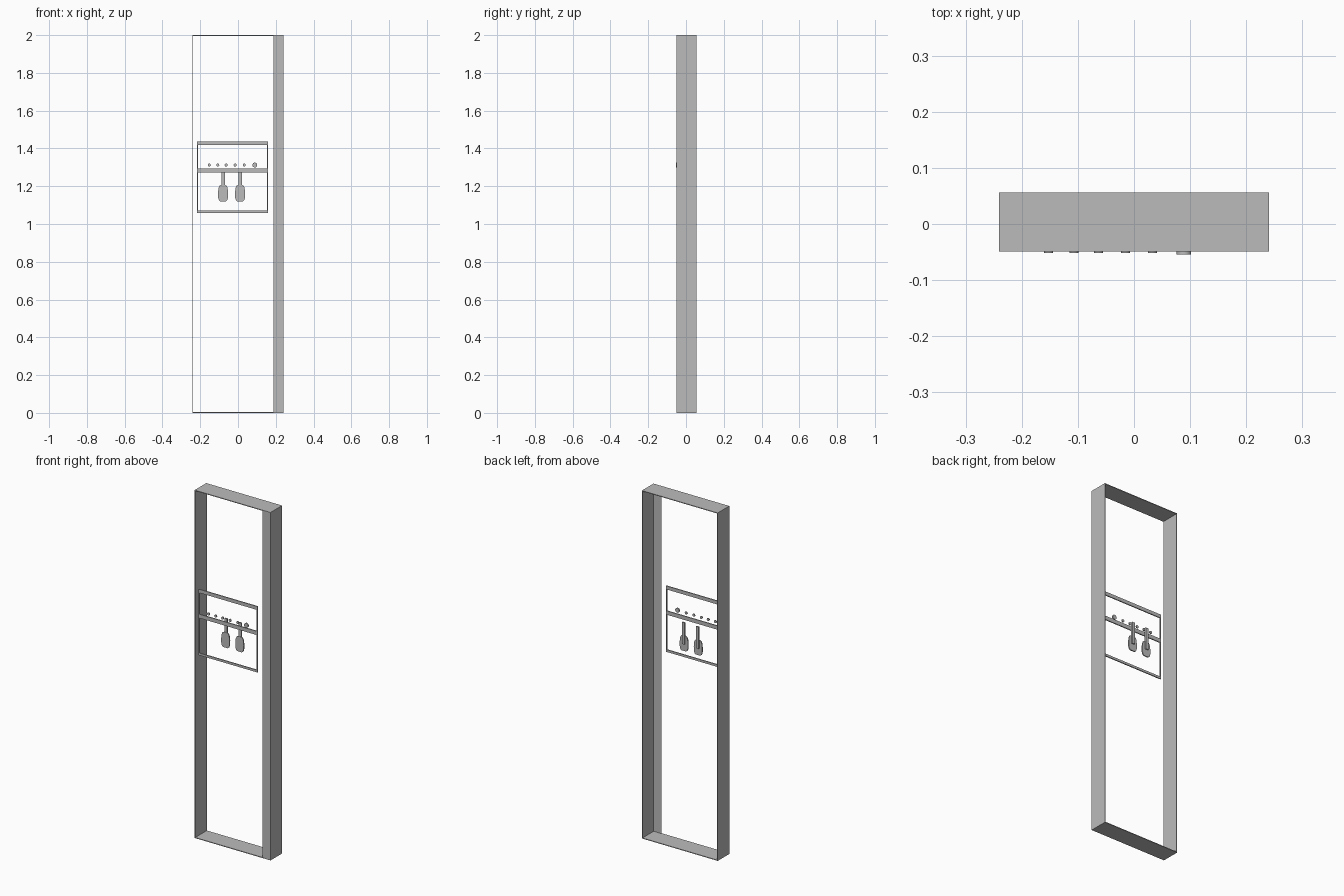
import bpy, bmesh, math
from mathutils import Matrix

cube = bpy.data.objects.get("Cube")
if cube:
    bpy.data.objects.remove(cube, do_unlink=True)

# single grey finish
GREY = (0.5, 0.5, 0.5, 1.0)
mat = bpy.data.materials.new("grey")
mat.use_nodes = True
mat.diffuse_color = GREY
mat.node_tree.nodes["Principled BSDF"].inputs["Base Color"].default_value = GREY


def add_object(name, bm):
    bmesh.ops.recalc_face_normals(bm, faces=bm.faces)
    mesh = bpy.data.meshes.new(name)
    bm.to_mesh(mesh)
    bm.free()
    mesh.materials.append(mat)
    obj = bpy.data.objects.new(name, mesh)
    bpy.context.collection.objects.link(obj)
    return obj


def box(name, x0, x1, y0, y1, z0, z1):
    bm = bmesh.new()
    bmesh.ops.create_cube(bm, size=1)
    for v in bm.verts:
        v.co = ((x0 + x1) / 2 + v.co.x * (x1 - x0),
                (y0 + y1) / 2 + v.co.y * (y1 - y0),
                (z0 + z1) / 2 + v.co.z * (z1 - z0))
    return add_object(name, bm)


def knob(name, x, z, radius, y0, y1):
    bm = bmesh.new()
    bmesh.ops.create_cone(bm, cap_ends=True, segments=20, radius1=radius,
                          radius2=radius, depth=y1 - y0)
    turn = Matrix.Rotation(math.pi / 2, 4, 'X')
    bm.transform(Matrix.Translation((x, (y0 + y1) / 2, z)) @ turn)
    for f in bm.faces:
        f.smooth = len(f.verts) == 4
    for e in bm.edges:
        e.smooth = e.calc_face_angle(0) < 0.7
    return add_object(name, bm)


def plate(name, outline, y0, y1):
    """Extrude a front outline (x, z) from y0 to y1."""
    bm = bmesh.new()
    face = bm.faces.new([bm.verts.new((x, y0, z)) for x, z in outline])
    new = bmesh.ops.extrude_face_region(bm, geom=[face])["geom"]
    for v in new:
        if isinstance(v, bmesh.types.BMVert):
            v.co.y = y1
    return add_object(name, bm)


W, F, B, H, T = 0.241, -0.049, 0.056, 2.0, 0.004

# outer casing: four thin walls, open front and back
box("casing_right_wall", -W, -W + T, F, B, 0, H)
box("casing_left_wall", W - T, W, F, B, 0, H)
box("casing_floor", -W + T, W - T, F, B, 0, T)
box("casing_top", -W + T, W - T, F, B, H - T, H)

# full-height grip strip on the front, with its inner lip
box("grip_strip", 0.199, W - T, F, F + 0.004, T, H - T)
box("grip_strip_lip", 0.188, 0.199, F + 0.001, F + 0.005, T, H - T)

# dispenser surround, flush with the front
PL, PR, PF, PB = -0.216, 0.158, F, F + 0.006
box("dispenser_top_bar", PL, PR, PF, PB, 1.417, 1.437)
box("dispenser_middle_bar", PL, PR, PF, PB, 1.272, 1.294)
box("dispenser_bottom_bar", PL, PR, PF, PB, 1.058, 1.071)
for name, x in (("right", PL), ("left", PR - 0.005)):
    box(f"dispenser_{name}_edge", x, x + 0.005, PF, PB, 1.071, 1.417)

# row of small buttons and one larger dial
for i, x in enumerate((-0.152, -0.107, -0.063, -0.015, 0.033)):
    knob(f"button_{i + 1}", x, 1.312, 0.008, F - 0.003, F + 0.002)
knob("dial", 0.089, 1.312, 0.013, F - 0.005, F + 0.002)

# two hanging levers with paddle blades, set back in the recess
HALF = [(0.010, 1.207), (0.019, 1.202), (0.024, 1.190), (0.027, 1.165),
        (0.026, 1.140), (0.022, 1.126), (0.015, 1.120)]
BLADE = HALF + [(-x, z) for x, z in reversed(HALF)]
for i, cx in enumerate((-0.079, 0.011)):
    plate(f"lever_blade_{i + 1}", [(cx + x, z) for x, z in BLADE], -0.002, 0.004)
    box(f"lever_stem_{i + 1}", cx - 0.009, cx + 0.009, 0.001, 0.010, 1.16, 1.285)
